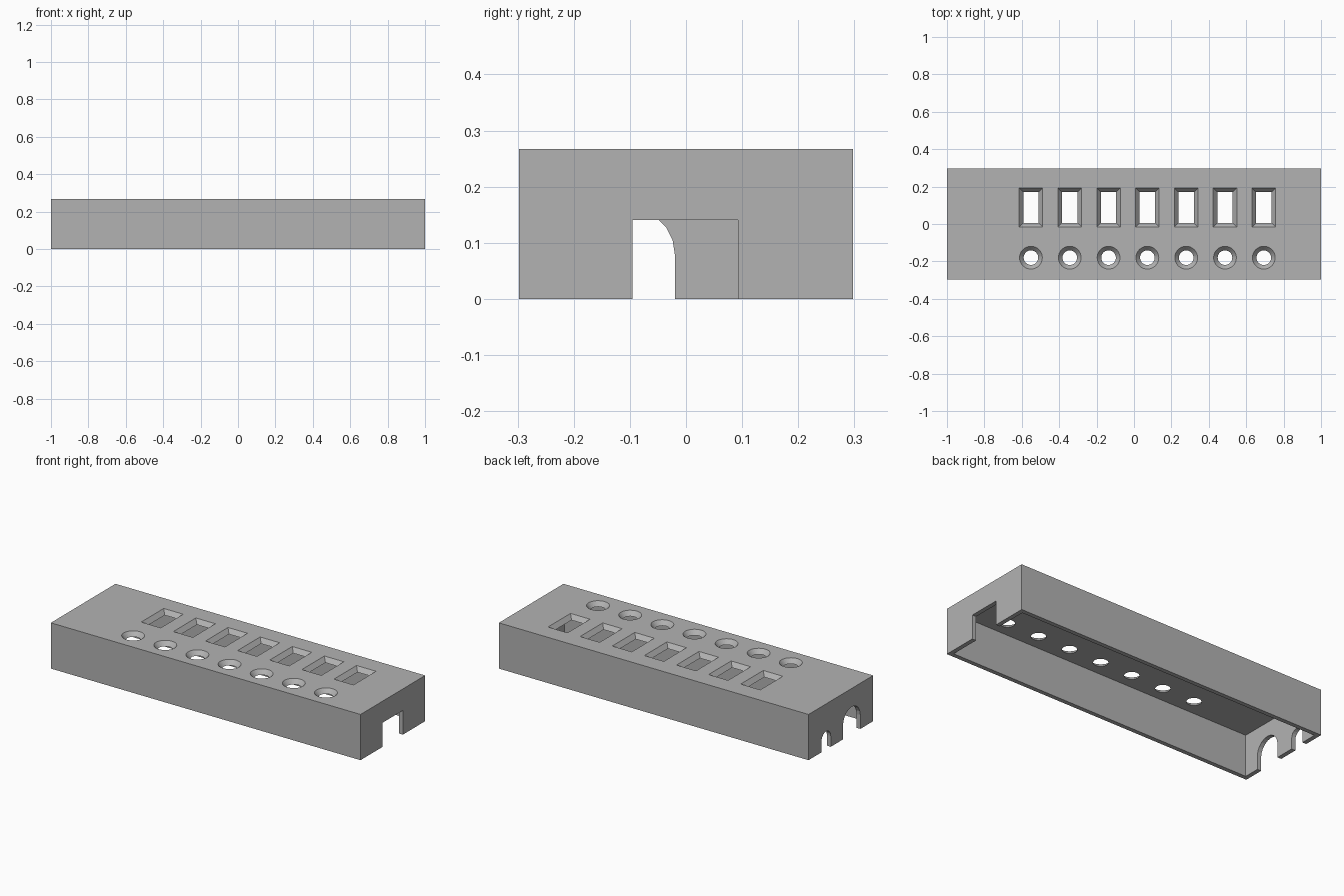
import bpy, bmesh, math

old = bpy.data.objects.get("Cube")
if old:
    bpy.data.objects.remove(old, do_unlink=True)

LENGTH, DEPTH, HEIGHT = 2.0, 0.596, 0.267
WALL, ROOF = 0.025, 0.025

grey = bpy.data.materials.new("plain grey")
grey.use_nodes = True
grey.diffuse_color = (0.45, 0.45, 0.45, 1)
grey.node_tree.nodes["Principled BSDF"].inputs["Base Color"].default_value = grey.diffuse_color


def loft(name, lower, upper):
    """Closed solid between two matching loops of points."""
    bm = bmesh.new()
    a = [bm.verts.new(p) for p in lower]
    b = [bm.verts.new(p) for p in upper]
    n = len(a)
    bm.faces.new(a[::-1])
    bm.faces.new(b)
    for i in range(n):
        j = (i + 1) % n
        bm.faces.new((a[i], a[j], b[j], b[i]))
    bmesh.ops.recalc_face_normals(bm, faces=bm.faces)
    mesh = bpy.data.meshes.new(name)
    bm.to_mesh(mesh)
    bm.free()
    mesh.materials.append(grey)
    obj = bpy.data.objects.new(name, mesh)
    bpy.context.collection.objects.link(obj)
    return obj


def rect(cx, cy, hx, hy, z):
    return [(cx + sx * hx, cy + sy * hy, z) for sx, sy in ((-1, -1), (1, -1), (1, 1), (-1, 1))]


def circle(cx, cy, r, z, n=32):
    return [(cx + r * math.cos(math.tau * i / n), cy + r * math.sin(math.tau * i / n), z) for i in range(n)]


def arch(cy, r, spring, x, n=10):
    """Doorway outline with a round head, open at the floor."""
    head = [(x, cy + r * math.cos(math.pi * i / n), spring + r * math.sin(math.pi * i / n)) for i in range(n + 1)]
    return [(x, cy + r, -0.05)] + head + [(x, cy - r, -0.05)]


# Case shell
shell = loft("case_shell", rect(0, 0, LENGTH / 2, DEPTH / 2, 0), rect(0, 0, LENGTH / 2, DEPTH / 2, HEIGHT))

# Hollow underside
cutters = [loft("hollow_cutter",
                rect(0, 0, LENGTH / 2 - WALL, DEPTH / 2 - WALL, -0.05),
                rect(0, 0, LENGTH / 2 - WALL, DEPTH / 2 - WALL, HEIGHT - ROOF))]

# Tapered switch slots and round indicator holes through the roof
low, high = HEIGHT - ROOF, HEIGHT
for i in range(7):
    x = -0.551 + 0.2075 * i
    for name, shape, outer, inner in (
            ("slot_cutter", rect, (x, 0.088, 0.063, 0.104), (x, 0.088, 0.041, 0.082)),
            ("hole_cutter", circle, (x, -0.18, 0.061), (x, -0.18, 0.039))):
        # Extend the taper slightly past both roof faces
        e = 0.1
        mix = lambda t: [p + (q - p) * t if k > 1 else p for k, (p, q) in enumerate(zip(inner, outer))]
        cutters.append(loft(name, shape(*mix(-e), low - e * ROOF), shape(*mix(1 + e), high + e * ROOF)))

# Cable openings in the two ends
cutters.append(loft("notch_cutter",
                    rect(LENGTH / 2, -0.001, 0.06, 0.094, -0.05),
                    rect(LENGTH / 2, -0.001, 0.06, 0.094, 0.141)))
for cy, r, spring in ((-0.1, 0.08, 0.08), (0.136, 0.043, 0.063)):
    cutters.append(loft("arch_cutter", arch(cy, r, spring, -1.06), arch(cy, r, spring, -0.94)))

# Apply every cut, then drop the cutters
for cutter in cutters:
    mod = shell.modifiers.new("cut", "BOOLEAN")
    mod.operation = "DIFFERENCE"
    mod.solver = "EXACT"
    mod.object = cutter
bpy.context.view_layer.update()
result = bpy.data.meshes.new_from_object(shell.evaluated_get(bpy.context.evaluated_depsgraph_get()))
shell.modifiers.clear()
shell.data = result
shell.data.name = "case_shell"
for cutter in cutters:
    bpy.data.objects.remove(cutter, do_unlink=True)
